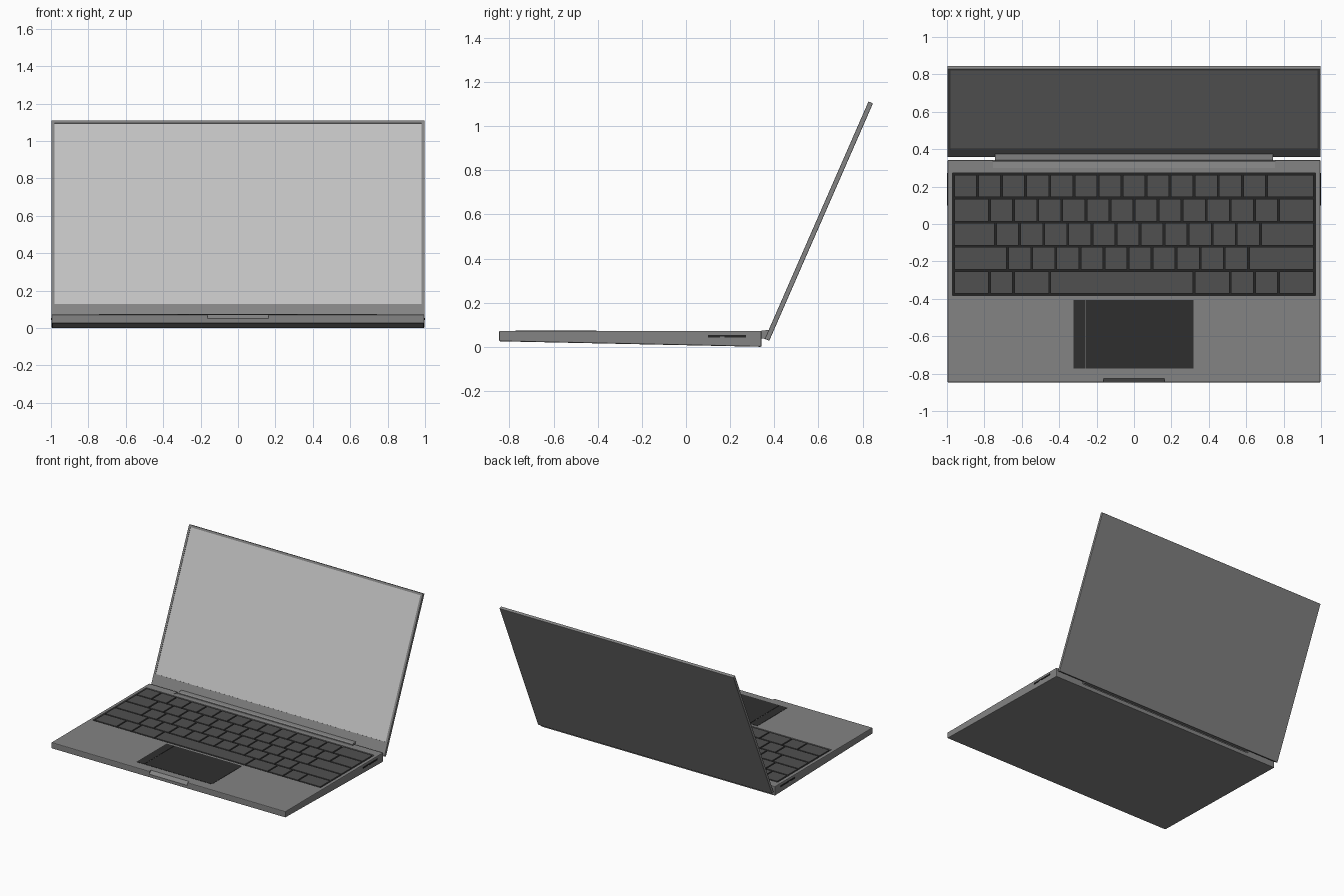
import bpy, bmesh
from math import radians
from mathutils import Matrix, Vector

if "Cube" in bpy.data.objects:
    bpy.data.objects.remove(bpy.data.objects["Cube"], do_unlink=True)


def material(name, value):
    m = bpy.data.materials.new(name)
    m.use_nodes = True
    colour = (value, value, value, 1)
    m.diffuse_color = colour
    m.node_tree.nodes["Principled BSDF"].inputs["Base Color"].default_value = colour
    return m


CASE = material("case grey", 0.23)
SCREEN = material("screen light grey", 0.53)
KEYS = material("key dark grey", 0.08)
PAD = material("touchpad charcoal", 0.028)
WELL = material("well black", 0.018)


def finish(name, bm, mat):
    bmesh.ops.recalc_face_normals(bm, faces=bm.faces)
    mesh = bpy.data.meshes.new(name)
    bm.to_mesh(mesh)
    bm.free()
    mesh.materials.append(mat)
    obj = bpy.data.objects.new(name, mesh)
    bpy.context.collection.objects.link(obj)
    return obj


def add_box(bm, x, y, z):
    """Box from (min, max) pairs."""
    size = Vector((x[1] - x[0], y[1] - y[0], z[1] - z[0]))
    centre = Vector((x[0] + x[1], y[0] + y[1], z[0] + z[1])) / 2
    bmesh.ops.create_cube(bm, size=1, matrix=Matrix.Translation(centre) @ Matrix.Diagonal(size).to_4x4())


def box(name, x, y, z, mat):
    bm = bmesh.new()
    add_box(bm, x, y, z)
    return finish(name, bm, mat)


def prism(name, profile, half, mat):
    """Side profile of (y, z) points swept across x."""
    bm = bmesh.new()
    face = bm.faces.new([bm.verts.new((-half, y, z)) for y, z in profile])
    swept = bmesh.ops.extrude_face_region(bm, geom=[face])["geom"]
    moved = [v for v in swept if isinstance(v, bmesh.types.BMVert)]
    bmesh.ops.translate(bm, verts=moved, vec=(2 * half, 0, 0))
    return finish(name, bm, mat)


def apply(obj, mod):
    bpy.context.view_layer.objects.active = obj
    bpy.ops.object.modifier_apply(modifier=mod.name)


def bevel(obj, width):
    mod = obj.modifiers.new("soft edges", "BEVEL")
    mod.width, mod.segments = width, 2
    apply(obj, mod)


def cut(obj, cutter):
    cutter.hide_render = True
    mod = obj.modifiers.new("cut", "BOOLEAN")
    mod.operation, mod.solver, mod.object = "DIFFERENCE", "EXACT", cutter
    apply(obj, mod)
    bpy.data.objects.remove(cutter, do_unlink=True)


HALF = 0.997
DECK = 0.072
UNIT = 0.1287
KEY_X, KEY_TOP = -7.5 * UNIT, 0.267
KEY_BOTTOM = KEY_TOP - 5 * UNIT
FLOOR = DECK - 0.01

# Wedge-shaped base with keyboard well, hinge notch and opening groove
base = prism("base", [(-0.847, 0.025), (0.342, 0), (0.342, DECK), (-0.847, DECK)], HALF, CASE)
bevel(base, 0.005)
rim = 0.006
well_x = (KEY_X - rim, -KEY_X + rim)
well_y = (KEY_BOTTOM - rim, KEY_TOP + rim)
cut(base, box("well_cutter", well_x, well_y, (FLOOR, 0.1), CASE))
cut(base, prism("hinge_cutter", [(0.3, DECK), (0.3, 0.1), (0.4, 0.1), (0.4, 0.03), (0.335, 0.03),
                                 (0.335, 0.064)], 0.755, CASE))
cut(base, prism("groove_cutter", [(-0.825, DECK), (-0.825, 0.1), (-0.87, 0.1), (-0.87, 0.048),
                                  (-0.847, 0.05)], 0.163, CASE))
box("keyboard_well", well_x, well_y, (FLOOR - 0.002, FLOOR + 0.001), WELL)

# Keys: first key, number of single keys, last key for each regular row
rows = [[1] * 13 + [2],
        [1.5] + [1] * 12 + [1.5],
        [1.75] + [1] * 11 + [2.25],
        [2.25] + [1] * 10 + [2.75],
        [1.5, 1, 1.5, 6, 1.5, 1, 1, 1.5]]
bm = bmesh.new()
gap = 0.005
for r, row in enumerate(rows):
    x, top = KEY_X, KEY_TOP - r * UNIT
    for width in row:
        end = x + width * UNIT
        add_box(bm, (x + gap, end - gap), (top - UNIT + gap, top - gap), (FLOOR, DECK))
        x = end
finish("keys", bm, KEYS)

# Touchpad with a narrow strip on its left edge
bm = bmesh.new()
for span in ((-0.324, -0.259), (-0.256, 0.318)):
    add_box(bm, span, (-0.772, -0.406), (DECK - 0.002, DECK + 0.002))
finish("touchpad", bm, PAD)

# Ports on both sides
for name, side in (("right_ports", 1), ("left_ports", -1)):
    bm = bmesh.new()
    for y, z in (((0.1, 0.155), (0.042, 0.053)), ((0.175, 0.272), (0.042, 0.053)),
                 ((0.15, 0.18), (0.047, 0.053))):
        add_box(bm, sorted((side * 0.994, side)), y, z)
    finish(name, bm, WELL)

# Hinge bar
prism("hinge", [(0.336, 0.068), (0.345, 0.074), (0.374, 0.076), (0.375, 0.032), (0.336, 0.04)], 0.742, CASE)

# Lid and recessed screen, built upright then leaned back
LENGTH, THICK = 1.174, 0.022
lid = box("lid", (-HALF, HALF), (0, THICK), (0, LENGTH), CASE)
bevel(lid, 0.003)
screen_x, screen_z = (-0.98, 0.98), (0.1, LENGTH - 0.017)
cut(lid, box("screen_cutter", screen_x, (-0.1, 0.005), screen_z, CASE))
screen = box("screen", screen_x, (0.003, 0.007), screen_z, SCREEN)
lean = Matrix.Translation((0, 0.357, 0.036)) @ Matrix.Rotation(radians(-23.6), 4, "X")
for part in (lid, screen):
    part.data.transform(lean)
